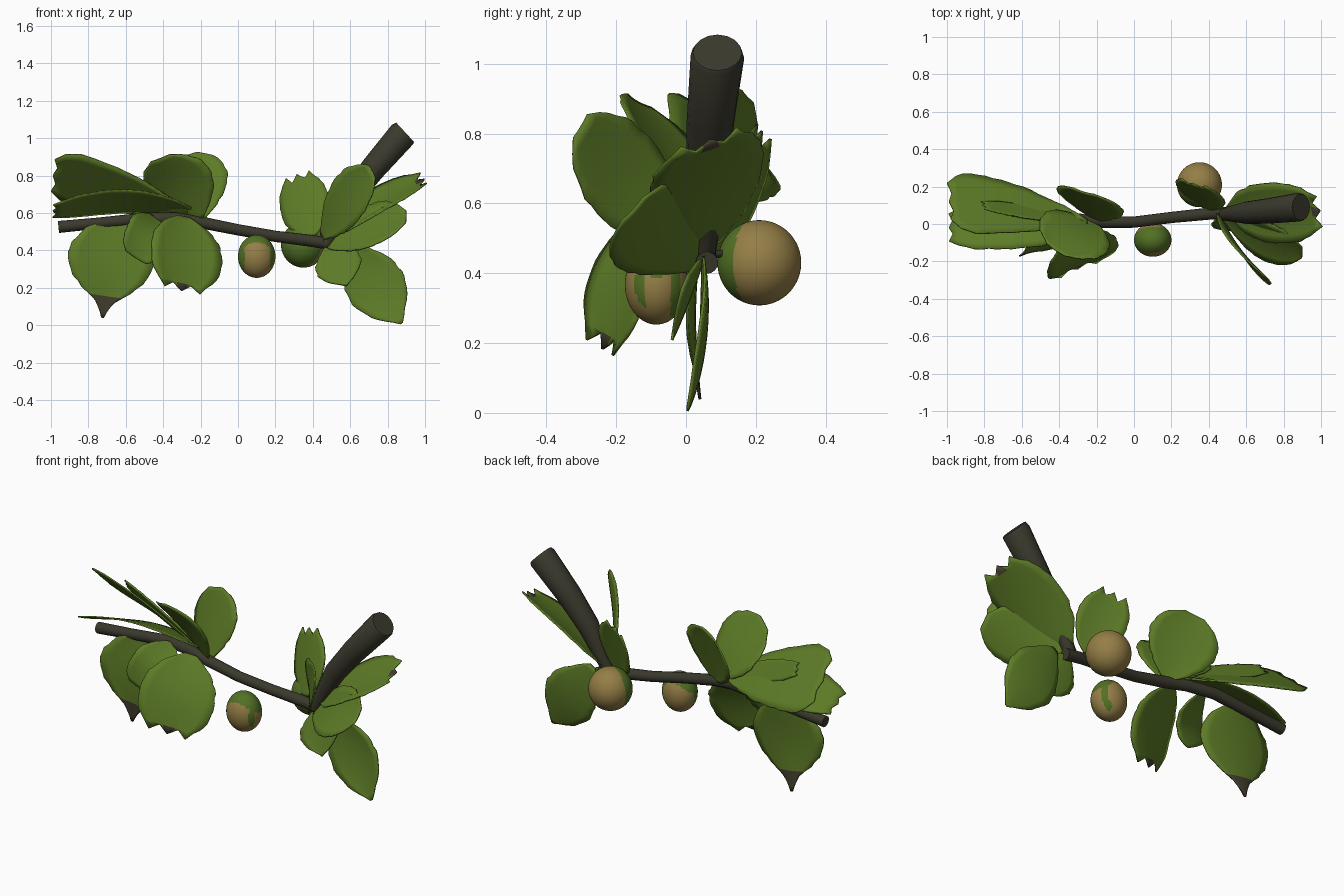
import bpy, bmesh, math, random
from mathutils import Vector

random.seed(4)
if "Cube" in bpy.data.objects:
    bpy.data.objects.remove(bpy.data.objects["Cube"])


def material(name, rgb):
    m = bpy.data.materials.new(name)
    m.use_nodes = True
    m.diffuse_color = (*rgb, 1)
    m.node_tree.nodes["Principled BSDF"].inputs["Base Color"].default_value = (*rgb, 1)
    return m


GREEN = material("leaf green", (0.11, 0.2, 0.02))
BROWN = material("dry leaf brown", (0.055, 0.048, 0.028))
BARK = material("bark", (0.043, 0.041, 0.026))
TAN = material("fruit tan", (0.3, 0.21, 0.062))
MOSS = material("fruit green", (0.085, 0.165, 0.018))


def finish(name, bm, mats):
    me = bpy.data.meshes.new(name)
    bmesh.ops.recalc_face_normals(bm, faces=bm.faces)
    for f in bm.faces:
        f.smooth = True
    bm.to_mesh(me)
    bm.free()
    ob = bpy.data.objects.new(name, me)
    bpy.context.collection.objects.link(ob)
    for m in mats:
        me.materials.append(m)
    return ob


def lerp_profile(points, t):
    for (a, va), (b, vb) in zip(points, points[1:]):
        if t <= b:
            return va + (vb - va) * (t - a) / (b - a)
    return points[-1][1]


# Branches: round tubes with a radius at each path point
def tube(name, path, sides=16):
    bm = bmesh.new()
    pts = [Vector(p[:3]) for p in path]
    rings = []
    for i, p in enumerate(pts):
        d = (pts[min(i + 1, len(pts) - 1)] - pts[max(i - 1, 0)]).normalized()
        a = d.cross(Vector((0, 1, 0))).normalized()
        b = d.cross(a)
        rings.append([bm.verts.new(p + path[i][3] * (a * math.cos(k * math.tau / sides)
                      + b * math.sin(k * math.tau / sides))) for k in range(sides)])
    for r, s in zip(rings, rings[1:]):
        for k in range(sides):
            j = (k + 1) % sides
            bm.faces.new((r[k], r[j], s[j], s[k]))
    bm.faces.new(rings[0])
    bm.faces.new(rings[-1])
    ob = finish(name, bm, [BARK])
    for poly in ob.data.polygons:
        poly.use_smooth = len(poly.vertices) == 4


tube("twig", [(-.96, .06, .525, .032), (-.75, .06, .545, .03), (-.5, .06, .57, .032),
              (-.33, .03, .57, .032), (-.2, .01, .55, .032), (0, .01, .51, .03),
              (.2, .035, .475, .03), (.4, .055, .45, .032), (.52, .06, .43, .032)])
tube("trunk", [(.47, .05, .43, .03), (.52, .055, .53, .042), (.6, .06, .68, .06),
               (.72, .07, .835, .068), (.88, .09, 1.02, .077), (.893, .09, 1.032, .07)])
tube("back_fruit_stem", [(.42, .06, .45, .012), (.37, .13, .46, .01)], 8)


# Fruits: tan spheres with a green part chosen by surface direction
def fruit(name, centre, radii, is_green):
    bm = bmesh.new()
    bmesh.ops.create_uvsphere(bm, u_segments=64, v_segments=40, radius=1)
    for f in bm.faces:
        f.material_index = int(is_green(f.calc_center_median().normalized()))
    for v in bm.verts:
        v.co = Vector(c + x * r for c, x, r in zip(centre, v.co, radii))
    finish(name, bm, [TAN, MOSS])


fruit("front_fruit", (.1, -.085, .368), (.1, .09, .115),
      lambda n: n.z + .5 * n.x * n.x > .65 or (n.x < -.65 and n.y < .1)
      or (n.x > .72 and n.y < -.35) or (n.x > .3 and .45 < n.y < .75))
fruit("back_fruit", (.35, .21, .43), (.12, .12, .122), lambda n: n.y < -.25 - .5 * n.x)

# Leaves: half width along the length for each outline
OUTLINES = {
    "round": [(0, .1), (.15, .5), (.35, .86), (.55, 1), (.75, .95), (.9, .68), (1, .3)],
    "blunt": [(0, .15), (.15, .62), (.35, .92), (.6, 1), (.8, .92), (.92, .75), (1, .5)],
    "fan": [(0, .08), (.2, .42), (.45, .74), (.7, .93), (.85, 1), (.95, .85), (1, .6)],
    "point": [(0, .2), (.12, .7), (.3, .98), (.45, 1), (.6, .85), (.75, .5), (.82, .24), (1, .02)],
    "spear": [(0, .12), (.2, .62), (.4, .95), (.6, 1), (.8, .68), (.92, .28), (1, .03)],
}
ROWS, COLS = 18, 8


def leaf(name, base, tip, across, width, outline, teeth=0, cup=.1, arch=.05, dry=2):
    base, tip, across = Vector(base), Vector(tip), Vector(across)
    axis = tip - base
    d = axis.normalized()
    across = (across - d * across.dot(d)).normalized()
    n = d.cross(across)
    bm = bmesh.new()
    grid = []
    for i in range(ROWS + 1):
        t = i / ROWS
        half = lerp_profile(OUTLINES[outline], t) * width / 2
        row = []
        for k in range(COLS + 1):
            u = 2 * k / COLS - 1
            along = axis * t
            if i == ROWS:      # ragged end
                along += d * teeth * (abs(k % 4 - 2) - 1)
            wave = random.uniform(-.004, .004) if abs(u) == 1 else 0
            row.append(bm.verts.new(base + along + across * (u * half + wave)
                       + n * (cup * half * u * u + arch * math.sin(math.pi * t))))
        grid.append(row)
    for i in range(ROWS):
        for k in range(COLS):
            f = bm.faces.new((grid[i][k], grid[i][k + 1], grid[i + 1][k + 1], grid[i + 1][k]))
            # dry tip: the whole spike, or only the middle of a ragged end
            f.material_index = int(i / ROWS >= dry and (outline == "point" or k in (3, 4)))
    ob = finish(name, bm, [GREEN, BROWN])
    mod = ob.modifiers.new("thickness", "SOLIDIFY")
    mod.thickness = .008
    mod.offset = 0


# Right-hand end of the twig (-x)
leaf("upper_end_leaf", (-.27, .02, .6), (-.98, .12, .8), (0, .68, -.62), .43, "fan",
     .01, 0, -.02)
leaf("middle_end_leaf", (-.27, .02, .61), (-.8, .1, .81), (0, .5, -.8), .13, "blunt", .01, 0, 0)
leaf("lower_end_leaf", (-.25, 0, .62), (-.98, -.02, .61), (0, .9, -.4), .31, "blunt",
     .01, 0, -.05)
leaf("upright_front_leaf", (-.2, 0, .57), (-.42, -.14, .89), (.91, -.41, .05), .41, "round",
     0, .1, .02)
leaf("upright_back_leaf", (-.2, .02, .56), (-.27, .17, .91), (.92, -.39, 0), .39, "round",
     0, .1, 0)
leaf("hanging_end_leaf", (-.65, .05, .56), (-.725, .04, .04), (1, 0, -.2), .46, "point",
     0, .1, .02, .75)
leaf("hanging_front_leaf", (-.29, -.03, .58), (-.3, -.23, .2), (.87, .48, .05), .42, "blunt",
     .02, .1, .03, .94)
leaf("hanging_small_leaf", (-.45, .03, .58), (-.55, -.15, .36), (.86, .5, 0), .26, "blunt")

# Left-hand cluster around the trunk (+x)
leaf("tall_front_leaf", (.45, .05, .47), (.72, -.3, .82), (-.3, .35, .8), .29, "round", 0, .1, .02)
leaf("upright_side_leaf", (.39, .08, .47), (.32, .21, .79), (.92, -.39, 0), .28, "blunt",
     .02, .1, 0)
leaf("outer_leaf", (.5, .07, .48), (.98, .07, .77), (0, .85, .4), .35, "blunt", .02, .1, .02, .94)
leaf("outer_front_leaf", (.48, .035, .42), (.9, -.15, .58), (-.1, .66, .62), .31, "round",
     0, .1, .02)
leaf("hanging_outer_leaf", (.58, .05, .44), (.875, .005, .01), (.75, .05, .6), .32, "spear",
     0, .1, -.03)
leaf("hanging_inner_leaf", (.49, .05, .44), (.58, -.04, .21), (1, 0, .3), .25, "spear", 0, .1, 0)
